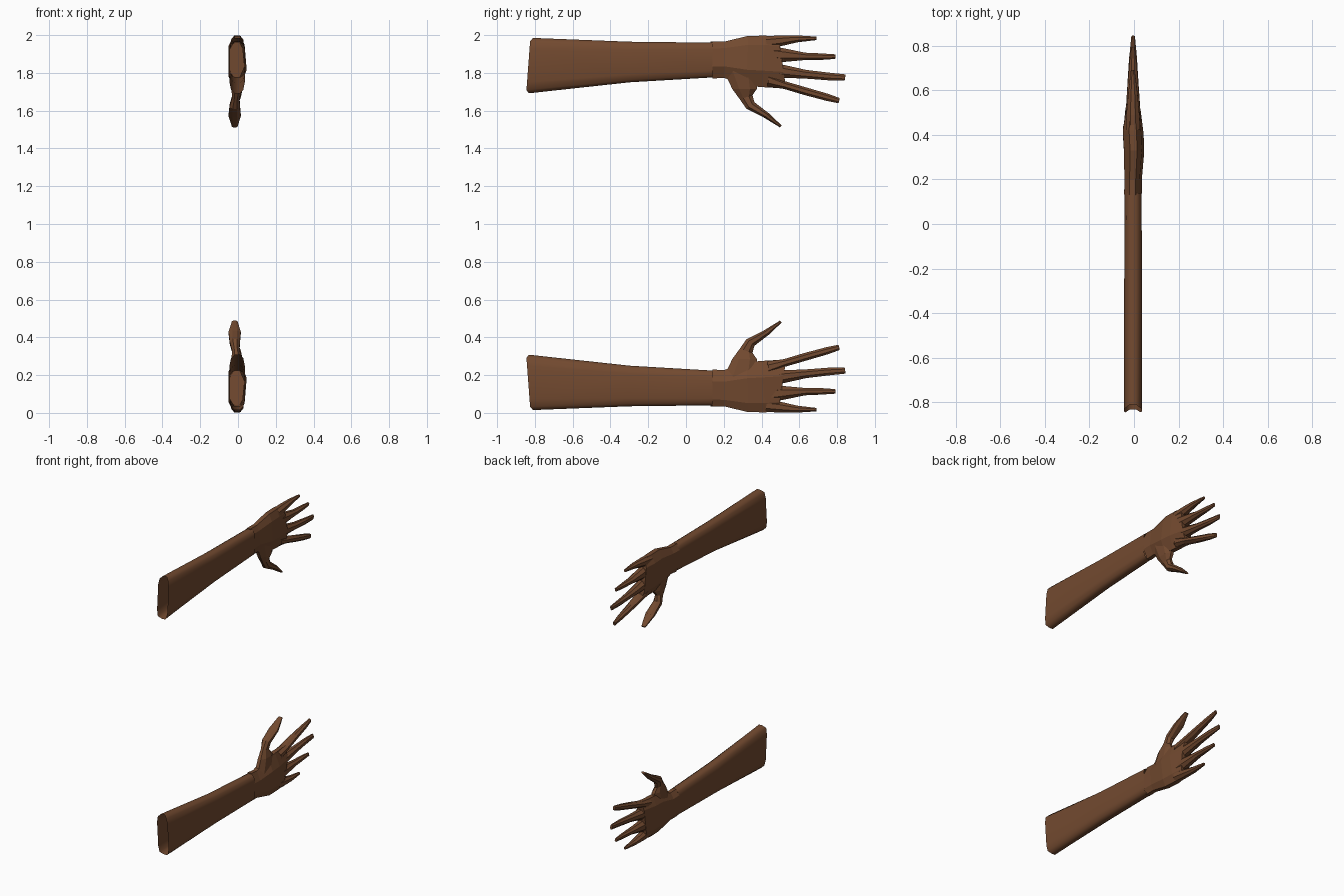
import bpy, bmesh, math

skin = bpy.data.materials.new("brown_skin")
skin.diffuse_color = (0.17, 0.068, 0.029, 1)

# Cross-sections: (position across the width, position through the thickness)
ARM = [(0, .32), (0, .68), (.06, .9), (.2, 1), (.8, 1), (.94, .9),
       (1, .68), (1, .32), (.94, .1), (.8, 0), (.2, 0), (.06, .1)]
PALM = [(0, .3), (0, .65), (.18, .88), (.68, 1), (1, .65), (1, .3), (.8, 0), (.2, 0)]
DIGIT = [(0, .3), (0, .7), (.28, 1), (.72, 1), (1, .7), (1, .3), (.72, 0), (.28, 0)]


def loft(name, section, stations, caps=(True, True), smooth=False, flip=False, bow=0):
    """Skin rings between two edge points (y, z), with a thickness range in x."""
    bm = bmesh.new()
    rings = []
    for k, (a, b, x0, x1) in enumerate(stations):
        ring = []
        for t, u in section:
            y = a[0] + (b[0] - a[0]) * t
            z = a[1] + (b[1] - a[1]) * t
            if k == 0 and 0 < t < 1:
                y -= bow
            ring.append(bm.verts.new((x0 + (x1 - x0) * u, y, 2 - z if flip else z)))
        rings.append(ring)
    n = len(section)
    for r, s in zip(rings, rings[1:]):
        for i in range(n):
            j = (i + 1) % n
            bm.faces.new((r[i], r[j], s[j], s[i]))
    if caps[0]:
        bm.faces.new(rings[0])
    if caps[1]:
        bm.faces.new(rings[-1])
    bmesh.ops.recalc_face_normals(bm, faces=bm.faces)
    me = bpy.data.meshes.new(name)
    bm.to_mesh(me)
    bm.free()
    me.materials.append(skin)
    ob = bpy.data.objects.new(name, me)
    bpy.context.collection.objects.link(ob)
    if smooth:
        bpy.ops.object.select_all(action='DESELECT')
        ob.select_set(True)
        bpy.context.view_layer.objects.active = ob
        bpy.ops.object.shade_smooth_by_angle(angle=math.radians(50))
    return ob


forearm = [((-.81, .015), (-.832, .308), -.045, .036),
           ((-.30, .035), (-.30, .25), -.044, .036),
           ((.14, .04), (.14, .224), -.042, .034)]

palm = [((.13, .035), (.14, .23), -.044, .035),
        ((.20, .035), (.20, .226), -.043, .035),
        ((.33, .004), (.32, .268), -.045, .046),
        ((.42, .003), (.40, .275), -.05, .043),
        ((.49, .008), (.53, .283), -.038, .029)]

digits = {
    "thumb": [((.38, .20), (.19, .17), -.035, .034),
              ((.375, .285), (.245, .285), -.034, .024),
              ((.352, .318), (.285, .34), -.032, .008),
              ((.362, .355), (.32, .39), -.044, .010),
              ((.44, .415), (.41, .435), -.050, .015),
              ((.506, .478), (.498, .489), -.032, -.003)],
    "index_finger": [((.44, .205), (.43, .272), -.036, .032),
                     ((.52, .243), (.52, .285), -.036, .028),
                     ((.64, .278), (.63, .318), -.029, .020),
                     ((.75, .31), (.74, .347), -.022, .013),
                     ((.814, .333), (.808, .361), -.013, .005)],
    "middle_finger": [((.44, .142), (.44, .222), -.036, .032),
                      ((.52, .158), (.52, .226), -.036, .028),
                      ((.635, .184), (.63, .230), -.028, .020),
                      ((.75, .198), (.75, .239), -.021, .013),
                      ((.845, .208), (.84, .241), -.012, .004)],
    "ring_finger": [((.44, .055), (.44, .142), -.036, .030),
                    ((.51, .068), (.52, .142), -.036, .027),
                    ((.63, .093), (.63, .132), -.028, .019),
                    ((.72, .097), (.72, .131), -.021, .012),
                    ((.793, .102), (.79, .126), -.013, .004)],
    "little_finger": [((.42, .006), (.43, .07), -.036, .028),
                      ((.49, .002), (.50, .059), -.034, .024),
                      ((.58, .001), (.59, .038), -.026, .016),
                      ((.69, .008), (.692, .026), -.014, .003)],
}

# Lower arm and its mirrored upper partner
for side, flip in (("lower", False), ("upper", True)):
    loft(side + "_forearm", ARM, forearm, (False, False), True, flip, .014)
    loft(side + "_palm", PALM, palm, flip=flip)
    for name, stations in digits.items():
        loft(side + "_" + name, DIGIT, stations, (False, True), flip=flip)
